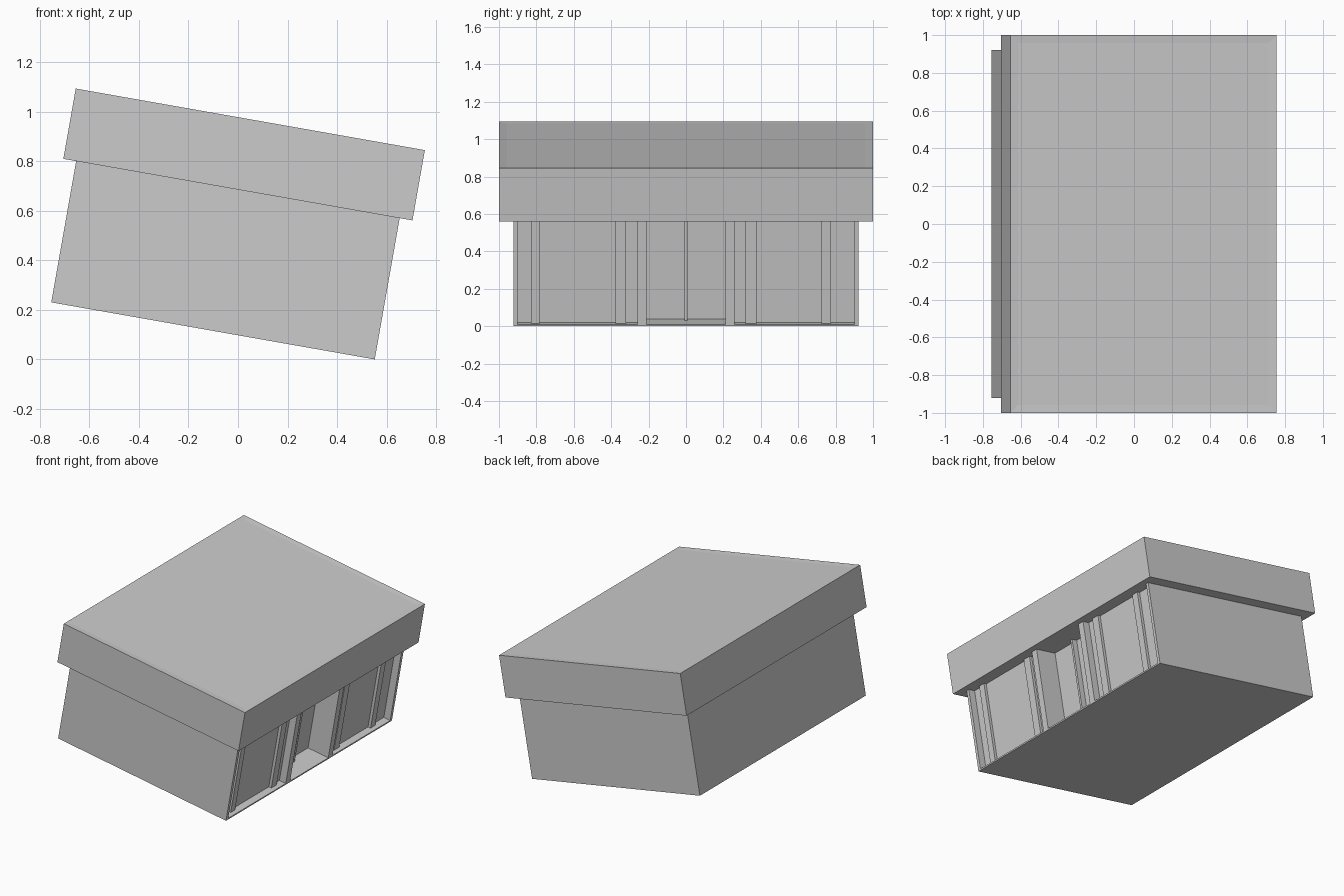
import bpy, bmesh
from math import radians
from mathutils import Matrix

if "Cube" in bpy.data.objects:
    bpy.data.objects.remove(bpy.data.objects["Cube"])

# Whole building is tilted 10 degrees about its lower front edge
TILT = Matrix.Translation((0.552, 0, 0)) @ Matrix.Rotation(radians(10), 4, 'Y')
DEPTH, WALL_Y, FLOOR, EAVE, TOP = 1.326, 0.922, 0.01, 0.579, 0.867


def finish(name, bm):
    bmesh.ops.recalc_face_normals(bm, faces=bm.faces[:])
    bm.transform(TILT)
    mesh = bpy.data.meshes.new(name)
    bm.to_mesh(mesh)
    bm.free()
    obj = bpy.data.objects.new(name, mesh)
    bpy.context.collection.objects.link(obj)
    return obj


def prism(name, outline, z0, z1):
    bm = bmesh.new()
    base = bm.faces.new([bm.verts.new((x, y, z0)) for x, y in outline])
    new = bmesh.ops.extrude_face_region(bm, geom=[base], use_keep_orig=True)
    top = [v for v in new['geom'] if isinstance(v, bmesh.types.BMVert)]
    bmesh.ops.translate(bm, verts=top, vec=(0, 0, z1 - z0))
    return finish(name, bm)


def box(x0, x1, y0, y1):
    return [(x0, y0), (x1, y0), (x1, y1), (x0, y1)]


# Floor slab
prism("floor_slab", box(-DEPTH, 0, -WALL_Y, WALL_Y), 0, FLOOR)

# Plan outline with shallow window bays, raised window frames and a deep doorway
front = [(0, -WALL_Y)]


def recess(y0, y1, depth, bars=()):
    front.extend([(0, y0), (-depth, y0)])
    for a, b, out in bars:
        front.extend([(-depth, a), (out - depth, a), (out - depth, b), (-depth, b)])
    front.extend([(-depth, y1), (0, y1)])


recess(-0.90, -0.26, 0.05, [(-0.83, -0.782, 0.02), (-0.378, -0.32, 0.02)])
recess(-0.212, 0.212, 0.16, [(-0.008, 0.008, 0.04)])
recess(0.26, 0.90, 0.05, [(0.318, 0.376, 0.02), (0.724, 0.776, 0.02)])
front.append((0, WALL_Y))
prism("walls", front + [(-DEPTH, WALL_Y), (-DEPTH, -WALL_Y)], FLOOR, EAVE)

# Overhanging flat roof with a very slightly dished top
bm = bmesh.new()
bmesh.ops.create_cube(bm, size=1, matrix=Matrix.Translation((-DEPTH / 2, 0, (EAVE + TOP) / 2))
                      @ Matrix.Diagonal((DEPTH + 0.105, 2, TOP - EAVE, 1)))
top = [f for f in bm.faces if f.normal.z > 0.9]
bmesh.ops.inset_region(bm, faces=top, thickness=0.06, depth=-0.003)
finish("roof", bm)
